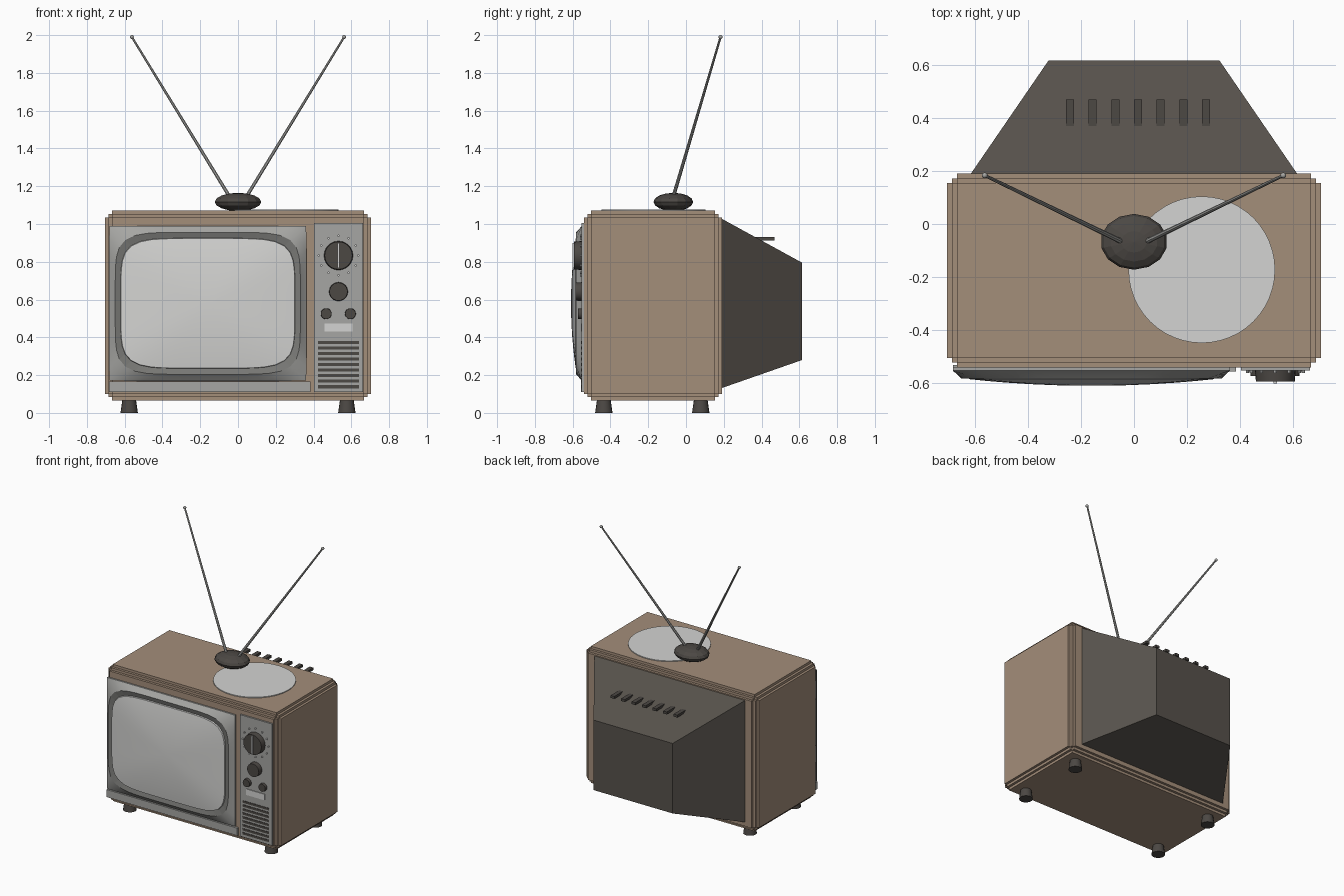
import bpy, bmesh, math
from mathutils import Vector, Matrix

if "Cube" in bpy.data.objects:
    bpy.data.objects.remove(bpy.data.objects["Cube"])


def material(name, r, g, b):
    m = bpy.data.materials.new(name)
    lin = [((c / 255 + 0.055) / 1.055) ** 2.4 for c in (r, g, b)]
    m.diffuse_color = (*lin, 1)
    m.use_nodes = True
    m.node_tree.nodes["Principled BSDF"].inputs["Base Color"].default_value = m.diffuse_color
    return m


WOOD = material("wood", 164, 142, 122)
BACK = material("back_plastic", 86, 81, 75)
DARK = material("dark_plastic", 76, 72, 68)
GREY = material("grey_metal", 166, 166, 163)
TRIM = material("trim_grey", 122, 122, 119)
LIGHT = material("pale_grey", 212, 212, 210)


def finish(name, bm, mat, smooth=None):
    me = bpy.data.meshes.new(name)
    bm.to_mesh(me)
    bm.free()
    me.materials.append(mat)
    ob = bpy.data.objects.new(name, me)
    bpy.context.collection.objects.link(ob)
    if smooth:
        bpy.ops.object.select_all(action='DESELECT')
        ob.select_set(True)
        bpy.context.view_layer.objects.active = ob
        bpy.ops.object.shade_smooth_by_angle(angle=math.radians(smooth))
    return ob


def add_box(bm, lo, hi):
    lo, hi = Vector(lo), Vector(hi)
    m = Matrix.Translation((lo + hi) / 2) @ Matrix.Diagonal((*(hi - lo), 1))
    bmesh.ops.create_cube(bm, size=1, matrix=m)


def box(name, lo, hi, mat):
    bm = bmesh.new()
    add_box(bm, lo, hi)
    return finish(name, bm, mat)


def add_cone(bm, p, q, r1, r2, seg):
    p, q = Vector(p), Vector(q)
    rot = (q - p).to_track_quat('Z', 'Y').to_matrix().to_4x4()
    bmesh.ops.create_cone(bm, cap_ends=True, segments=seg, radius1=r1, radius2=r2,
                          depth=(q - p).length, matrix=Matrix.Translation((p + q) / 2) @ rot)


def cone(name, p, q, r1, r2, mat, seg=24, smooth=35):
    bm = bmesh.new()
    add_cone(bm, p, q, r1, r2, seg)
    return finish(name, bm, mat, smooth)


# Cabinet: a box whose edges are cut back in two small steps
def stepped_box(name, centre, half, step, mat):
    coords = [[c + s for s in (-h, -h + step, -h + 2 * step, h - 2 * step, h - step, h)]
              for c, h in zip(centre, half)]
    level = [2, 1, 0, 1, 2]

    def solid(c):
        return all(0 <= i < 5 for i in c) and sum(level[i] for i in c) <= 2

    bm = bmesh.new()
    verts = {}

    def vert(k):
        if k not in verts:
            verts[k] = bm.verts.new([coords[a][k[a]] for a in range(3)])
        return verts[k]

    for cell in [(i, j, k) for i in range(5) for j in range(5) for k in range(5)]:
        if not solid(cell):
            continue
        for a in range(3):
            b, c = (a + 1) % 3, (a + 2) % 3
            for d in (0, 1):
                near = list(cell)
                near[a] += 2 * d - 1
                if solid(near):
                    continue
                ring = []
                for u, v in ((0, 0), (1, 0), (1, 1), (0, 1)):
                    k = list(cell)
                    k[a] += d
                    k[b] += u
                    k[c] += v
                    ring.append(vert(tuple(k)))
                bm.faces.new(ring if d else ring[::-1])
    return finish(name, bm, mat)


stepped_box("cabinet", (0, -0.175, 0.568), (0.703, 0.365, 0.503), 0.018, WOOD)

# Tapered back housing
bm = bmesh.new()
rings = [[bm.verts.new(p) for p in ((-x, y, z0), (x, y, z0), (x, y, z1), (-x, y, z1))]
         for x, y, z0, z1 in ((0.617, 0.185, 0.13, 1.03), (0.322, 0.615, 0.28, 0.795))]
bm.faces.new(rings[0])
bm.faces.new(rings[1][::-1])
for i in range(4):
    j = (i + 1) % 4
    bm.faces.new((rings[0][i], rings[0][j], rings[1][j], rings[1][i]))
bmesh.ops.recalc_face_normals(bm, faces=bm.faces)
finish("back_housing", bm, BACK)

# Row of vent fins on the housing
bm = bmesh.new()
for i in range(7):
    x = 0.015 + (i - 3) * 0.0855
    add_box(bm, (x - 0.015, 0.365, 0.912), (x + 0.015, 0.468, 0.93))
finish("back_vents", bm, DARK)


# Screen group: rounded rectangular loops bridged from outside to inside
def loops(name, rows, mat, close=False, smooth=None, cx=-0.16, cz=0.58, n=64):
    bm = bmesh.new()
    made = []
    for w, h, y, e in rows:
        ring = []
        for i in range(n):
            t = 2 * math.pi * i / n
            c, s = math.cos(t), math.sin(t)
            r = (abs(c) ** e + abs(s) ** e) ** (-1 / e)
            ring.append(bm.verts.new((cx + w * r * c, y, cz + h * r * s)))
        made.append(ring)
    for a, b in zip(made, made[1:]):
        for i in range(n):
            j = (i + 1) % n
            bm.faces.new((a[i], a[j], b[j], b[i]))
    if close:
        bm.faces.new(made[-1])
    return finish(name, bm, mat, smooth)


loops("screen_bezel", [(0.522, 0.41, -0.538, 300), (0.522, 0.41, -0.552, 300),
                       (0.505, 0.393, -0.566, 14), (0.49, 0.376, -0.582, 6)], GREY, smooth=30)
loops("screen_trim", [(0.49, 0.376, -0.582, 6), (0.462, 0.345, -0.574, 5.5)], TRIM)
dome = [(0.462, 0.345, -0.574, 5.5), (0.46, 0.343, -0.584, 5.5)]
for s in (0.95, 0.85, 0.7, 0.5, 0.3, 0.1):
    dome.append((0.46 * s, 0.343 * s, -0.584 - 0.025 * (1 - s * s), 2.5 + 3 * s))
loops("screen_glass", dome, LIGHT, close=True, smooth=40)

# Strip under the screen and the control panel
box("lower_strip", (-0.682, -0.556, 0.11), (0.383, -0.53, 0.165), GREY)
box("control_panel", (0.403, -0.552, 0.11), (0.662, -0.53, 1.005), GREY)

# Knobs
KX, KZ = 0.532, 0.833
for name, x, z, r, y in (("channel_knob", KX, KZ, 0.077, -0.592),
                         ("volume_knob", KX, 0.642, 0.05, -0.586),
                         ("left_small_knob", 0.467, 0.525, 0.029, -0.573),
                         ("right_small_knob", 0.595, 0.525, 0.029, -0.573)):
    cone(name, (x, -0.55, z), (x, y, z), r, r * 0.95, DARK)
box("channel_pointer", (KX - 0.006, -0.6, KZ - 0.066), (KX + 0.006, -0.59, KZ + 0.066), LIGHT)

# Dial marks around the channel knob
bm = bmesh.new()
for i in range(12):
    t = math.tau * i / 12
    x, z = KX + 0.105 * math.cos(t), KZ + 0.105 * math.sin(t)
    add_cone(bm, (x, -0.55, z), (x, -0.56, z), 0.006, 0.006, 8)
finish("dial_marks", bm, LIGHT)

# Pale plate and speaker slots
box("label_plate", (0.457, -0.557, 0.43), (0.605, -0.55, 0.474), LIGHT)
bm = bmesh.new()
for i in range(9):
    z = 0.372 - i * 0.0292
    add_box(bm, (0.424, -0.555, z - 0.008), (0.64, -0.55, z + 0.008))
finish("speaker_slots", bm, DARK)

# Feet
for sx, side in ((-1, "left"), (1, "right")):
    for y, end in ((-0.435, "front"), (0.078, "back")):
        cone(f"{end}_{side}_foot", (sx * 0.576, y, 0), (sx * 0.576, y, 0.07),
             0.046, 0.036, DARK, seg=16)

# Round mat on the top
cone("top_mat", (0.255, -0.172, 1.07), (0.255, -0.172, 1.077), 0.276, 0.276, LIGHT, seg=48)

# Antenna: flattened base, two rods and ball tips
bm = bmesh.new()
bmesh.ops.create_uvsphere(bm, u_segments=14, v_segments=8, radius=1,
                          matrix=Matrix.Translation((0, -0.067, 1.117)) @
                          Matrix.Diagonal((0.126, 0.105, 0.048, 1)))
finish("antenna_base", bm, DARK)
for sx, side in ((-1, "left"), (1, "right")):
    tip = (sx * 0.562, 0.183, 1.99)
    cone(f"{side}_antenna_rod", (sx * 0.045, -0.067, 1.145), tip, 0.01, 0.006, GREY, seg=8)
    bm = bmesh.new()
    bmesh.ops.create_uvsphere(bm, u_segments=10, v_segments=6, radius=0.011,
                              matrix=Matrix.Translation(tip))
    finish(f"{side}_antenna_tip", bm, GREY, 60)
